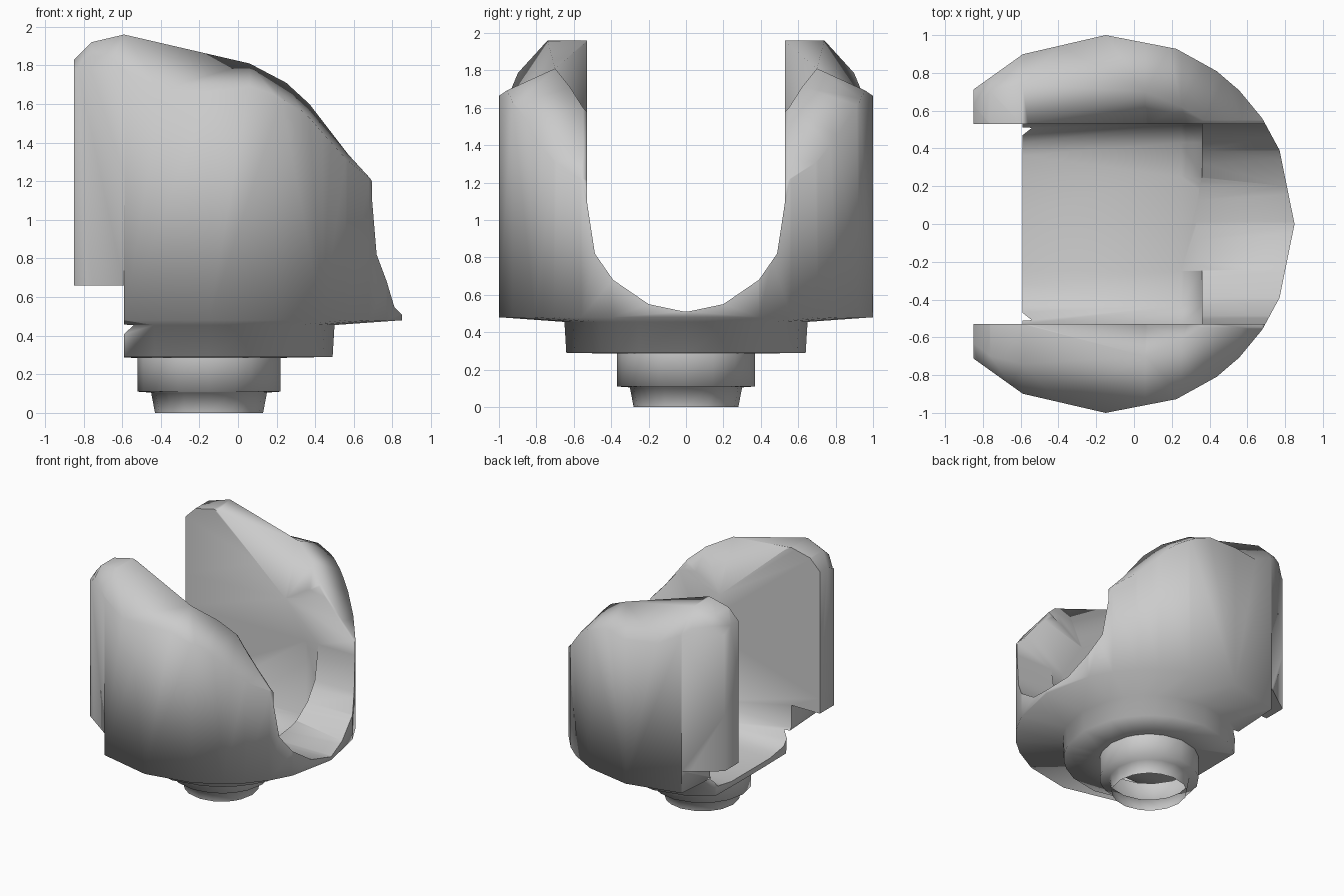
import bpy, bmesh, math

if "Cube" in bpy.data.objects:
    bpy.data.objects.remove(bpy.data.objects["Cube"])

CX = -0.15  # axis of the turned body


def loft(name, rings, cutter=False):
    """Closed solid through equal-length rings of points."""
    bm = bmesh.new()
    vs = [[bm.verts.new(p) for p in ring] for ring in rings]
    n = len(rings[0])
    for a, b in zip(vs, vs[1:]):
        for i in range(n):
            j = (i + 1) % n
            bm.faces.new((a[i], a[j], b[j], b[i]))
    bm.faces.new(vs[0])
    bm.faces.new(vs[-1])
    bmesh.ops.recalc_face_normals(bm, faces=bm.faces)
    if cutter:
        bmesh.ops.triangulate(bm, faces=bm.faces)
    me = bpy.data.meshes.new(name)
    bm.to_mesh(me)
    bm.free()
    ob = bpy.data.objects.new(name, me)
    bpy.context.collection.objects.link(ob)
    ob.hide_render = cutter
    return ob


def mirrored(x, side):
    """Section at x from (y, z) points and their mirror image."""
    return ([(x, y, z) for y, z in side] +
            [(x, -y, z) for y, z in reversed(side)])


def cut(target, tool, op='DIFFERENCE'):
    bpy.context.view_layer.objects.active = target
    m = target.modifiers.new(tool.name, 'BOOLEAN')
    m.operation, m.object, m.solver = op, tool, 'EXACT'
    bpy.ops.object.modifier_apply(modifier=m.name)
    bpy.data.objects.remove(tool)


# Turned body: stepped stem flaring into a cylinder
half = [0, 23, 34, 45, 54, 68, 90, 116, 135, 157]
angles = half + [180] + [360 - a for a in reversed(half[1:])]
profile = [(0.28, 0), (0.30, 0.105), (0.37, 0.11), (0.37, 0.285),
           (0.64, 0.29), (0.65, 0.455), (1, 0.48), (1, 2.1)]
body = loft("fork_body", [[(CX + r * math.cos(math.radians(a)),
                            r * math.sin(math.radians(a)), z) for a in angles]
                          for r, z in profile])

# Sloping rounded roof: x, ridge height, ridge y, shoulder height, inner height
roof = [(-1.3, 1.5, 0.60, 1.35, 1.5), (-0.85, 1.83, 0.63, 1.6, 1.83),
        (-0.76, 1.92, 0.70, 1.62, 1.92), (-0.59, 1.96, 0.74, 1.62, 1.96),
        (0.06, 1.81, 0.70, 1.65, 1.38), (0.25, 1.71, 0.62, 1.57, 1.5),
        (0.37, 1.60, 0.55, 1.48, 1.57), (0.57, 1.34, 0.55, 1.22, 1.33),
        (0.68, 1.22, 0.55, 1.07, 1.21), (1.1, 0.8, 0.55, 0.6, 0.79)]
rings = [mirrored(x, [(1.05, -0.1), (1.05, shoulder), (ridge, top), (0.522, inner)])
         for x, top, ridge, shoulder, inner in roof]
cut(body, loft("roof_cutter", rings, True), 'INTERSECT')

# U-shaped lip at the right-hand end of the slot
slot = [(0.53, 2.3), (0.53, 1.1), (0.487, 0.82), (0.39, 0.68), (0.2, 0.55), (0.01, 0.51)]
cut(body, loft("slot_cutter", [mirrored(x, slot) for x in (-1.5, 1.5)], True))

# Low-floored channel between the prongs, behind the lip
channel = []
for x, floor, corner in ((-2, 0.33, 0.48), (0.25, 0.33, 0.48), (0.36, 0.58, 0.7)):
    channel.append(mirrored(x, [(0.53, 1.1), (0.53, corner), (0.43, floor + 0.03),
                                (0.25, floor)]))
cut(body, loft("channel_cutter", channel, True))

# Stepped flat cut at the prong tips and the base
step = [(-2, -0.2), (-0.59, -0.2), (-0.59, 0.66), (-0.85, 0.66),
        (-0.85, 2.4), (-2, 2.4)]
cut(body, loft("step_cutter", [[(x, y, z) for x, z in step]
                               for y in (-1.5, 1.5)], True))

# Open stem bottom
bm = bmesh.new()
bm.from_mesh(body.data)
bmesh.ops.remove_doubles(bm, verts=bm.verts, dist=0.001)
bottom = [f for f in bm.faces if f.calc_center_median().z < 0.001]
bmesh.ops.delete(bm, geom=bottom, context='FACES')
bm.to_mesh(body.data)
bm.free()

bpy.ops.object.select_all(action='DESELECT')
body.select_set(True)
bpy.context.view_layer.objects.active = body
bpy.ops.object.shade_smooth_by_angle(angle=math.radians(88))
